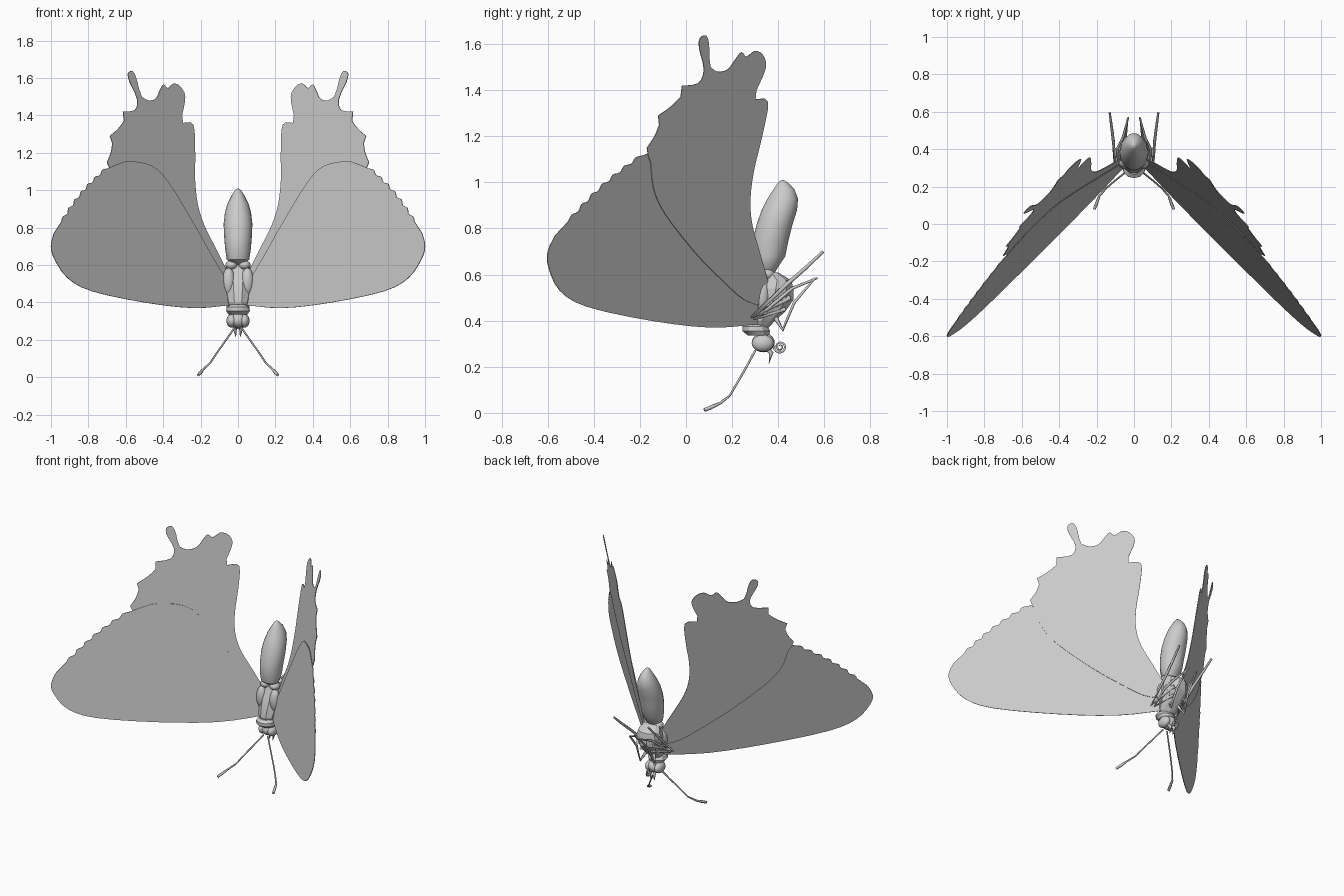
import bpy
import bmesh
import math
from mathutils import Vector

cube = bpy.data.objects.get("Cube")
if cube:
    bpy.data.objects.remove(cube, do_unlink=True)

grey = bpy.data.materials.new("plain grey")
grey.use_nodes = True
colour = (0.6, 0.6, 0.6, 1)
grey.diffuse_color = colour
grey.node_tree.nodes["Principled BSDF"].inputs["Base Color"].default_value = colour


def add_object(name, data):
    obj = bpy.data.objects.new(name, data)
    bpy.context.scene.collection.objects.link(obj)
    data.materials.append(grey)
    return obj


def finish_mesh(name, bm, smooth_angle=None, mirrored=False):
    bmesh.ops.recalc_face_normals(bm, faces=bm.faces)
    mesh = bpy.data.meshes.new(name)
    bm.to_mesh(mesh)
    bm.free()
    obj = add_object(name, mesh)
    if smooth_angle:
        for poly in mesh.polygons:
            poly.use_smooth = True
        mesh.set_sharp_from_angle(angle=math.radians(smooth_angle))
    if mirrored:
        mirror = obj.modifiers.new("Mirror", 'MIRROR')
        mirror.use_mirror_merge = False
    return obj


def smooth_path(points, steps=3):
    """Catmull-Rom curve through an open list of 2D points."""
    pts = [Vector(p) for p in points]
    pts = [pts[0]] + pts + [pts[-1]]
    path = []
    for a, b, c, d in zip(pts, pts[1:], pts[2:], pts[3:]):
        for i in range(steps):
            t = i / steps
            path.append(b + 0.5 * t * ((c - a) + t * ((2 * a - 5 * b + 4 * c - d)
                                                      + t * (3 * b - a - 3 * c + d))))
    return path + [pts[-1]]


def wing(name, edges, offset):
    """Flat wing from outline edges in x and z, laid on a slanted plane."""
    outline = []
    for edge in edges:
        for p in smooth_path(edge):
            if not outline or (p - outline[-1]).length > 0.002:
                outline.append(p)
    bm = bmesh.new()
    verts = [bm.verts.new((p.x, 0.269 - 1.036 * p.x + 0.239 * p.y + offset, p.y))
             for p in outline]
    face = bm.faces.new(verts)
    bmesh.ops.triangulate(bm, faces=[face])
    obj = finish_mesh(name, bm, mirrored=True)
    solid = obj.modifiers.new("Thickness", 'SOLIDIFY')
    solid.thickness = 0.004
    solid.offset = 0
    return obj


def loft(name, rings, sides=16, smooth_angle=40):
    """Stack of oval rings given as (y, z, half width, half depth)."""
    bm = bmesh.new()
    loops = []
    for y, z, rx, ry in rings:
        loops.append([bm.verts.new((rx * math.cos(a), y + ry * math.sin(a), z))
                      for a in (math.tau * i / sides for i in range(sides))])
    for low, high in zip(loops, loops[1:]):
        for i in range(sides):
            j = (i + 1) % sides
            bm.faces.new((low[i], low[j], high[j], high[i]))
    bm.faces.new(loops[0])
    bm.faces.new(loops[-1])
    return finish_mesh(name, bm, smooth_angle)


def ellipsoid(name, centre, size, mirrored=False):
    bm = bmesh.new()
    bmesh.ops.create_uvsphere(bm, u_segments=16, v_segments=10, radius=1)
    for v in bm.verts:
        v.co = Vector(centre) + Vector(size) * v.co
    return finish_mesh(name, bm, 50, mirrored)


def tube(name, points, radii, thickness, side=1):
    curve = bpy.data.curves.new(name, 'CURVE')
    curve.dimensions = '3D'
    curve.bevel_depth = thickness
    curve.bevel_resolution = 1
    curve.use_fill_caps = True
    spline = curve.splines.new('POLY')
    spline.points.add(len(points) - 1)
    for point, (x, y, z), r in zip(spline.points, points, radii):
        point.co = (side * x, y, z, 1)
        point.radius = r
    return add_object(name, curve)


# Wings: front pair with a gently scalloped margin
leading_edge = [(.05, .385), (.24, .37), (.5, .4), (.78, .46), (.91, .53),
                (.98, .63), (1, .7), (.985, .77)]
margin = [(.945, .83)]
start, end = Vector((.945, .83)), Vector((.7, 1.12))
for i in range(1, 15):
    p = start.lerp(end, i / 14)
    bulge = 0.012 * math.sin(math.pi * i / 14) + (0.006 if i % 2 else -0.003)
    margin.append((p.x + bulge, p.y + bulge))
trailing_edge = [(.69, 1.12), (.64, 1.14), (.58, 1.155), (.46, 1.13), (.37, 1.04),
                 (.23, .81), (.14, .65), (.05, .5)]
wing("front_wings", [leading_edge, margin, trailing_edge], 0)

# Wings: rear pair with lobes and a tail
inner_edge = [(.05, .55), (.12, .69), (.18, .81), (.215, .92), (.23, 1.05),
              (.23, 1.21), (.24, 1.35), (.295, 1.36)]
lobes = [(.3, 1.4), (.283, 1.5), (.31, 1.555), (.345, 1.57), (.375, 1.545),
         (.4, 1.565), (.42, 1.53), (.44, 1.49), (.48, 1.48), (.515, 1.5)]
tail = [(.53, 1.54), (.545, 1.6), (.565, 1.637), (.588, 1.625), (.58, 1.58),
        (.54, 1.49), (.55, 1.43), (.615, 1.42)]
notches = [[(.61, 1.37), (.64, 1.33), (.685, 1.29)],
           [(.672, 1.25), (.68, 1.2), (.7, 1.15)]]
front_edge = [(.685, 1.11), (.668, 1.08), (.635, .98), (.58, .89), (.49, .79),
              (.366, .67), (.246, .57), (.14, .49), (.05, .46)]
wing("rear_wings", [inner_edge, lobes, tail] + notches + [front_edge], 0.012)

# Body
loft("abdomen", [(.36, .6, .03, .02), (.348, .63, .06, .05), (.358, .68, .068, .073),
                 (.367, .75, .074, .078), (.385, .82, .077, .078), (.405, .88, .07, .077),
                 (.42, .93, .056, .066), (.425, .97, .036, .045), (.42, 1.0, .016, .02),
                 (.42, 1.01, .004, .005)])
loft("thorax", [(.32, .37, .04, .04), (.33, .4, .062, .06), (.355, .44, .07, .08),
                (.38, .49, .08, .09), (.39, .54, .086, .08), (.395, .575, .075, .065),
                (.37, .61, .055, .03)], sides=10, smooth_angle=20)
ellipsoid("shoulder_plates", (.05, .33, .51), (.035, .035, .075), mirrored=True)
ellipsoid("waist_lobes", (.035, .35, .6), (.032, .035, .025), mirrored=True)

# Neck and head
loft("collar", [(.3, .39, .04, .035), (.3, .375, .06, .055), (.305, .355, .064, .06),
                (.315, .335, .05, .045)], sides=12, smooth_angle=30)
ellipsoid("head", (0, .335, .305), (.045, .05, .042))
ellipsoid("eyes", (.034, .333, .302), (.028, .048, .037), mirrored=True)

# Coiled tongue
coil = [(0, .375, .295)]
widths = [1]
for i in range(29):
    a = math.pi + i * 0.42
    r = 0.027 * (1 - i / 36)
    coil.append((0, .408 + r * math.cos(a), .287 + r * math.sin(a)))
    widths.append(1 - i / 50)
tube("tongue", coil, widths, 0.006)

# Paired feelers, antennae and legs
for side, label in ((1, "left"), (-1, "right")):
    tube(label + "_feeler", [(.012, .345, .285), (.016, .37, .26), (.012, .36, .215)],
         (1, .9, .1), 0.012, side)
    tube(label + "_antenna",
         [(.015, .3, .27), (.06, .265, .205), (.11, .225, .135), (.15, .19, .075),
          (.185, .15, .043), (.2, .11, .025), (.212, .08, .012)],
         (.8, .8, .8, .8, 1, 1.5, 1.3), 0.006, side)
    tube(label + "_front_leg",
         [(.03, .39, .41), (.055, .42, .36), (.045, .47, .48), (.035, .56, .585)],
         (1.3, 1, .9, .6), 0.008, side)
    tube(label + "_middle_leg",
         [(.04, .43, .45), (.085, .3, .41), (.09, .4, .49), (.06, .46, .54),
          (.03, .57, .585)], (1.3, 1.2, 1, .9, .6), 0.008, side)
    tube(label + "_rear_leg",
         [(.05, .45, .5), (.1, .29, .42), (.11, .44, .56), (.12, .52, .63),
          (.13, .595, .7)], (1.4, 1.2, 1, .9, .7), 0.009, side)
